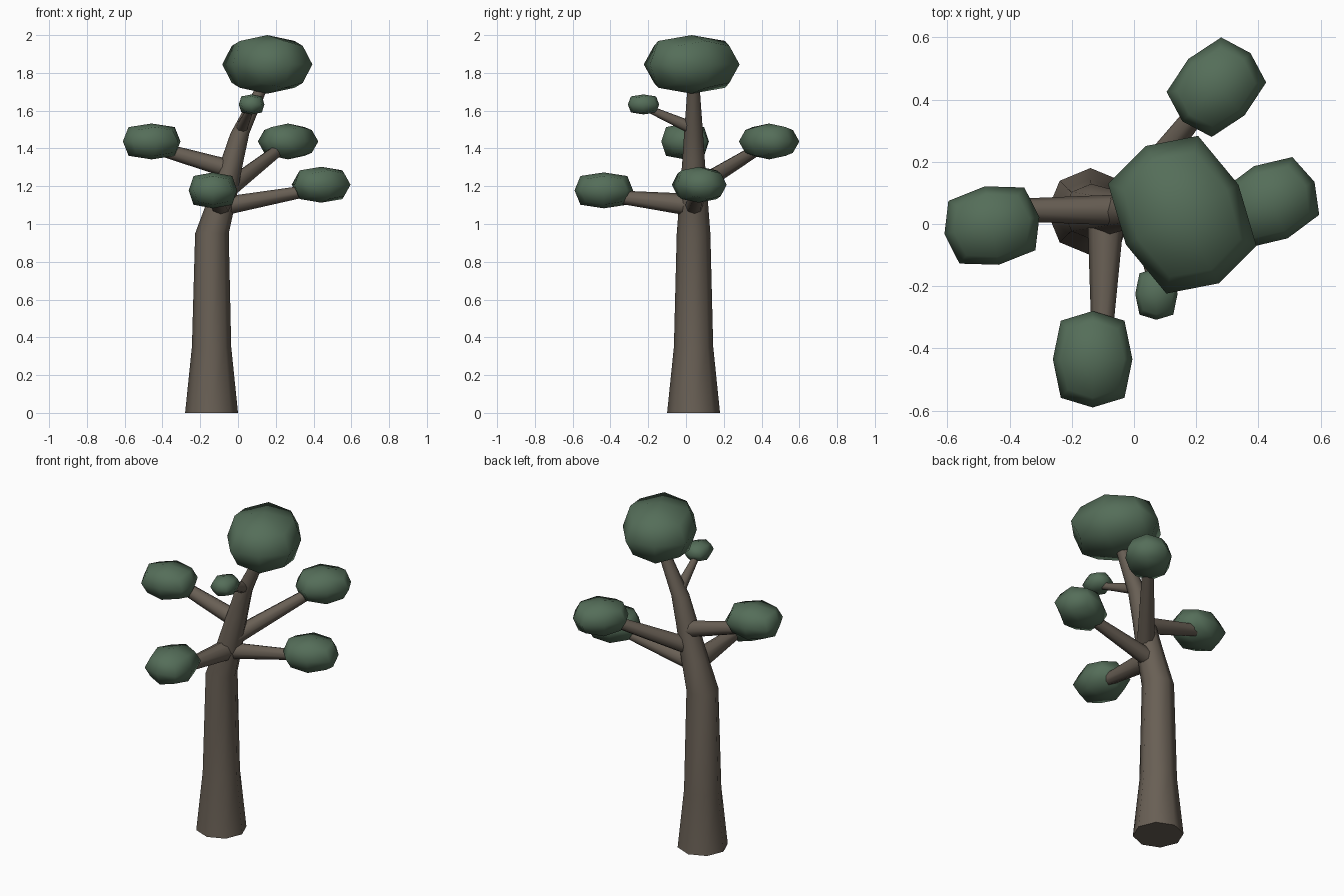
import bpy, bmesh
from math import radians, sin, cos, pi
from mathutils import Vector, Matrix

if "Cube" in bpy.data.objects:
    bpy.data.objects.remove(bpy.data.objects["Cube"])


def material(name, rgb):
    m = bpy.data.materials.new(name)
    m.diffuse_color = (*rgb, 1)
    m.use_nodes = True
    m.node_tree.nodes["Principled BSDF"].inputs["Base Color"].default_value = m.diffuse_color
    return m


BARK = material("bark", (0.14, 0.115, 0.09))
LEAF = material("leaf", (0.09, 0.155, 0.10))


def finish(bm, name, mat, angle):
    bmesh.ops.recalc_face_normals(bm, faces=bm.faces)
    me = bpy.data.meshes.new(name)
    bm.to_mesh(me)
    bm.free()
    me.materials.append(mat)
    ob = bpy.data.objects.new(name, me)
    bpy.context.collection.objects.link(ob)
    bpy.ops.object.select_all(action='DESELECT')
    ob.select_set(True)
    bpy.context.view_layer.objects.active = ob
    bpy.ops.object.shade_smooth_by_angle(angle=radians(angle))


def tube(name, points, upright=False, sides=8):
    """Capped tube through (x, y, z, radius) points."""
    bm = bmesh.new()
    axis = Vector(points[-1][:3]) - Vector(points[0][:3])
    rot = Matrix.Identity(3) if upright else axis.to_track_quat('Z', 'Y').to_matrix()
    rings = []
    for x, y, z, r in points:
        rings.append([bm.verts.new(Vector((x, y, z)) + rot @ Vector(
            (r * cos(2 * pi * i / sides), r * sin(2 * pi * i / sides), 0)))
            for i in range(sides)])
    for a, b in zip(rings, rings[1:]):
        for i in range(sides):
            j = (i + 1) % sides
            bm.faces.new((a[i], a[j], b[j], b[i]))
    bm.faces.new(rings[0])
    bm.faces.new(rings[-1])
    finish(bm, name, BARK, 50)


def foliage(name, centre, size, turn):
    """Rounded cube with 24 faces; size holds half extents."""
    bm = bmesh.new()
    bmesh.ops.create_cube(bm, size=2)
    bmesh.ops.subdivide_edges(bm, edges=bm.edges[:], cuts=1, use_grid_fill=True)
    pull = {1: 1.0, 2: 0.8, 3: 0.63}
    rot = Matrix.Rotation(radians(turn), 3, 'Z')
    for v in bm.verts:
        k = pull[sum(abs(c) > 0.5 for c in v.co)]
        v.co = rot @ Vector([c * k * s for c, s in zip(v.co, size)]) + Vector(centre)
    finish(bm, name, LEAF, 80)


# Trunk: flared base, leaning upper part
tube("trunk", [(-.14, .04, 0, .14), (-.14, .04, .35, .104), (-.138, .04, .95, .089),
               (-.085, .04, 1.13, .075), (-.032, .04, 1.33, .06), (.01, .04, 1.48, .05),
               (.115, .04, 1.70, .034), (.16, .04, 1.82, .028)], upright=True)

# Branches, each running into its own foliage clump
PAD = (.155, .128, .095)
SMALL = (.083, .068, .053)
parts = [
    ("left", (-.04, .045, 1.29, .05), (-.44, .045, 1.405, .034), (-.457, -.005, 1.437), PAD, 10),
    ("front", (-.09, .04, 1.10, .06), (-.105, -.42, 1.15, .03), (-.133, -.435, 1.178), PAD, 90),
    ("right", (-.10, .04, 1.09, .05), (.42, .07, 1.185, .028), (.44, .07, 1.208), PAD, 25),
    ("back", (-.06, .03, 1.18, .05), (.25, .42, 1.42, .03), (.265, .44, 1.437), PAD, 45),
    ("small", (.015, .05, 1.50, .035), (.07, -.21, 1.615, .018), (.072, -.225, 1.633), SMALL, 90),
]
for name, start, end, centre, size, turn in parts:
    tube(name + "_branch", [start, end])
    foliage(name + "_foliage", centre, size, turn)

# Large crown on the trunk tip
foliage("crown_foliage", (.155, .03, 1.845), (.25, .205, .155), -62)
